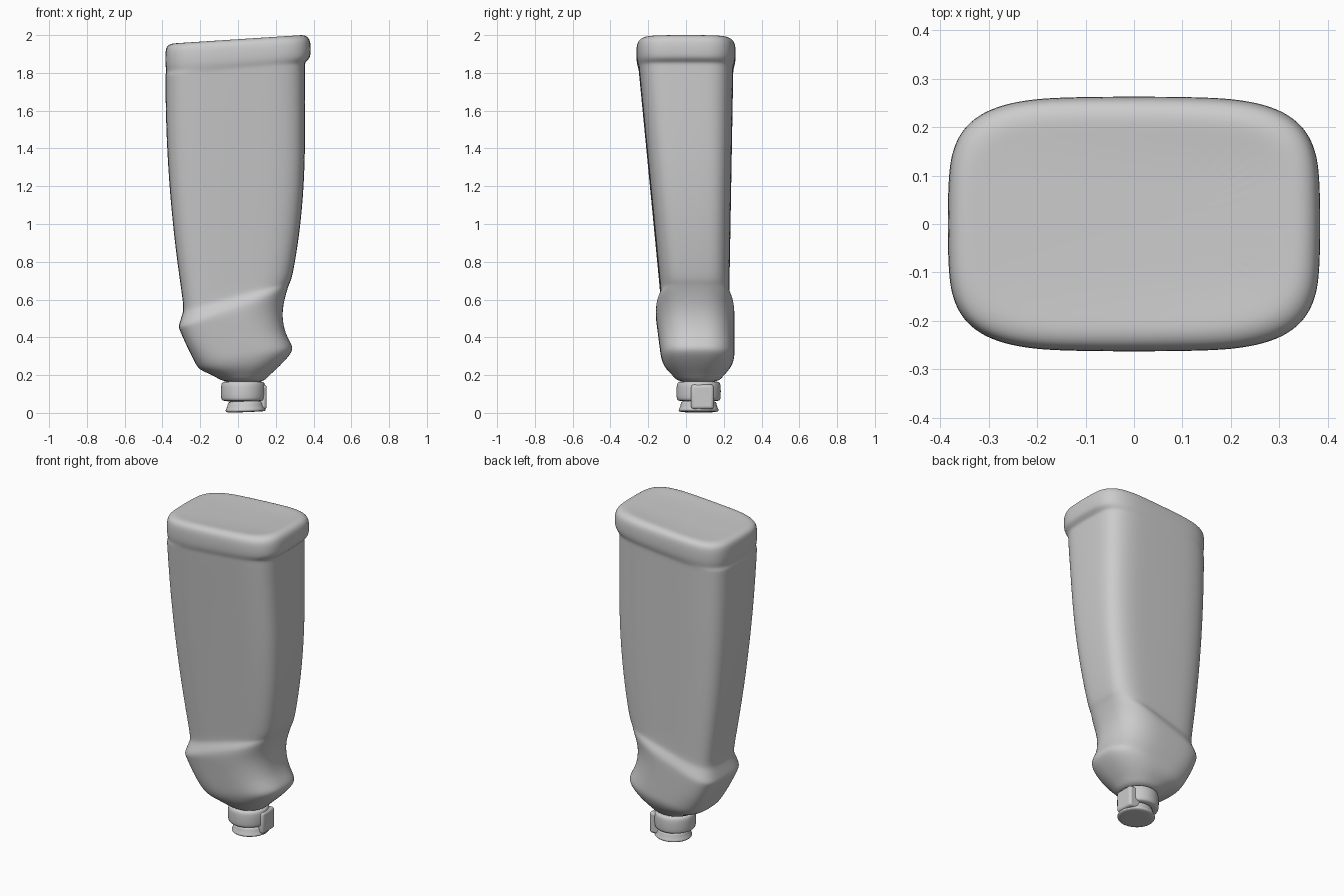
import bpy, bmesh, math

if "Cube" in bpy.data.objects:
    bpy.data.objects.remove(bpy.data.objects["Cube"])

SEG = 40


def spow(v, e):
    return math.copysign(abs(v) ** e, v)


def loft(name, rings, levels=2):
    """Skin tilted superellipse rings: x_left, z_left, x_right, z_right, y_min, y_max, n_left, n_right."""
    bm = bmesh.new()
    loops = []
    for xl, zl, xr, zr, y0, y1, nl, nr in rings:
        loop = []
        for i in range(SEG):
            a = 2 * math.pi * i / SEG
            c, s = math.cos(a), math.sin(a)
            n = nr if c > 0 else nl
            u, v = spow(c, 2 / n), spow(s, 2 / n)
            loop.append(bm.verts.new(((xl + xr + u * (xr - xl)) / 2,
                                      (y0 + y1 + v * (y1 - y0)) / 2,
                                      (zl + zr + u * (zr - zl)) / 2)))
        loops.append(loop)
    for lo, hi in zip(loops, loops[1:]):
        for i in range(SEG):
            j = (i + 1) % SEG
            bm.faces.new((lo[i], lo[j], hi[j], hi[i]))
    bm.faces.new(loops[0][::-1])
    bm.faces.new(loops[-1])
    for f in bm.faces:
        f.smooth = True
    me = bpy.data.meshes.new(name)
    bm.to_mesh(me)
    bm.free()
    ob = bpy.data.objects.new(name, me)
    bpy.context.collection.objects.link(ob)
    mod = ob.modifiers.new("smooth", 'SUBSURF')
    mod.levels = mod.render_levels = levels


# Shoulder and collar with the grip scoop
collar = [
    (-.08, .16, .135, .16, -.04, .17),
    (-.12, .195, .155, .19, -.065, .195),
    (-.20, .225, .22, .245, -.11, .235),
    (-.22, .25, .293, .325, -.13, .256),
    (-.24, .29, .287, .36, -.137, .257),
    (-.275, .36, .25, .42, -.145, .257),
    (-.305, .43, .233, .51, -.155, .257),
    (-.314, .45, .243, .59, -.161, .257),
    (-.314, .465, .265, .665, -.16, .255),
    (-.292, .53, .275, .69, -.135, .232)]
rings = [r + (min(4, 2 + .4 * i), min(2.7, 2 + .25 * i) + max(0, i - 7) * .35)
         for i, r in enumerate(collar)]

# Long body: widens upward with gently bowed sides
STEPS = 7
for i in range(STEPS + 1):
    t = i / STEPS
    zl, zr = .56 + 1.21 * t, .72 + 1.11 * t
    xl = -.385 + .098 * (1 - t) ** 2
    xr = .356 - .068 * max(0, (1.5 - zr) / .78) ** 2.3
    zm = (zl + zr) / 2
    rings.append((xl, zl, xr, zr, -.073 - .098 * zm, .218 + .018 * zm, 4.3, min(4.3, 3.8 + t)))
rings.append((-.385, 1.79, .353, 1.855, -.251, .251, 4.3, 4.3))

# Rim and base: inset from the full outline, left height, right height
for d, zl, zr in [(.007, 1.81, 1.875), (0, 1.84, 1.9), (0, 1.915, 1.955), (.01, 1.945, 1.987),
                  (.038, 1.957, 2.002), (.07, 1.957, 1.998), (.15, 1.96, 1.985)]:
    rings.append((d - .386, zl, .386 - d, zr, d - .264, .264 - d, 4, 4))
loft("bottle_body", rings)


def turned(name, x, profile, tilt=0):
    """Round part from radius and height pairs."""
    y = .067
    loft(name, [(x - r, z + tilt, x + r, z - tilt, y - r, y + r, 2, 2) for r, z in profile], 1)


# Screw collar of the cap, then the flip lid with its flared end
turned("cap_collar", .027, [(.09, .06), (.112, .066), (.117, .074), (.118, .12),
                            (.116, .152), (.11, .164), (.09, .168)])
turned("cap_lid", .04, [(.05, .004), (.1, .004), (.109, .013), (.102, .024),
                        (.094, .045), (.094, .07)], -.003)

# Hinge tab joining lid and collar
bpy.ops.mesh.primitive_cube_add(size=1, location=(.112, .087, .085))
hinge = bpy.context.object
hinge.name = "cap_hinge"
hinge.scale = (.08, .12, .13)
bpy.ops.object.transform_apply(location=False, rotation=False, scale=True)
bev = hinge.modifiers.new("round", 'BEVEL')
bev.width = .015
bev.segments = 3
bpy.ops.object.shade_smooth_by_angle()
